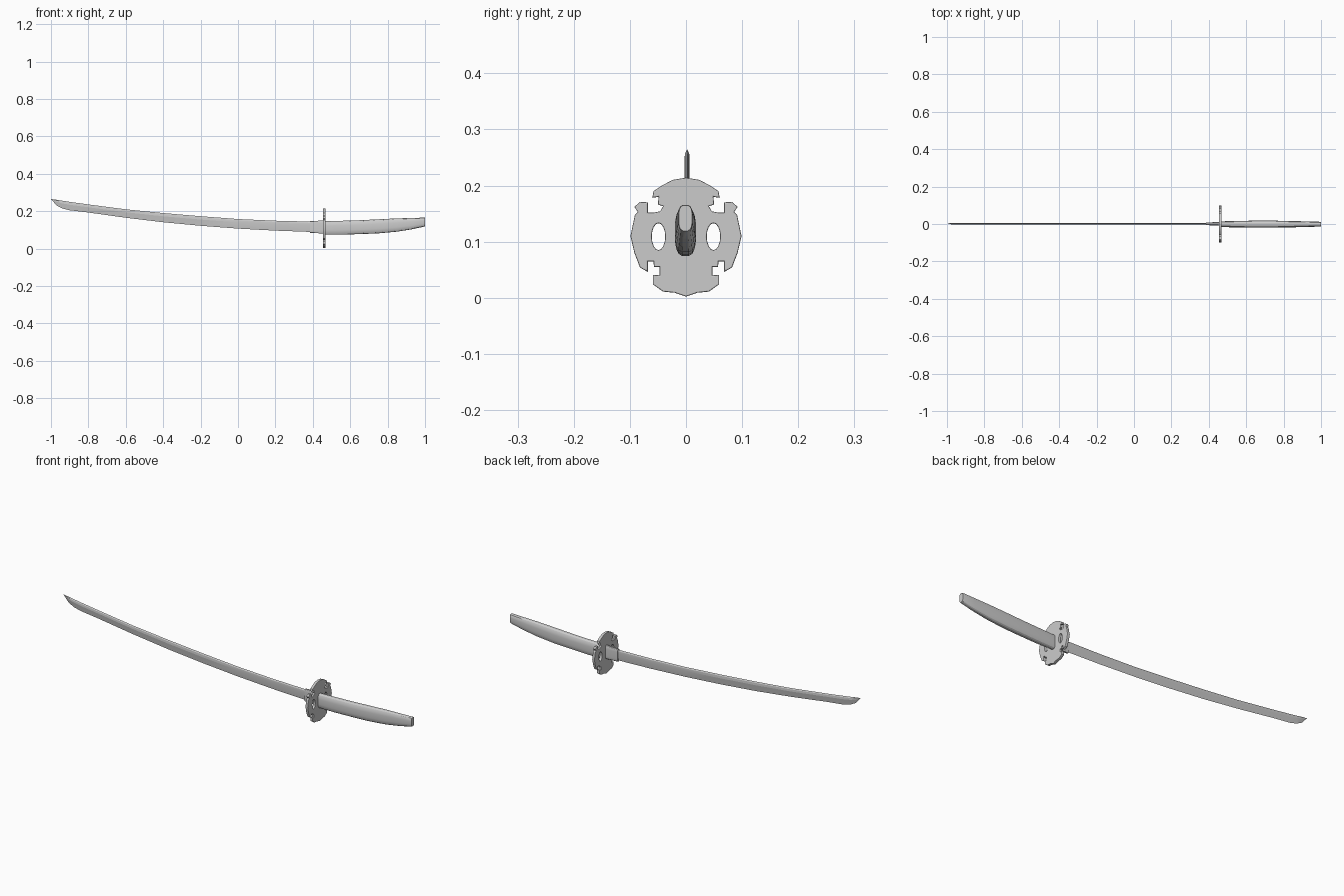
import bpy, bmesh, math
from mathutils import Matrix

if "Cube" in bpy.data.objects:
    bpy.data.objects.remove(bpy.data.objects["Cube"])


def loft(name, rings, angle=30):
    """Skin a list of equal-length rings of points and cap both ends."""
    bm = bmesh.new()
    loops = [[bm.verts.new(p) for p in ring] for ring in rings]
    n = len(loops[0])
    for a, b in zip(loops, loops[1:]):
        for i in range(n):
            j = (i + 1) % n
            bm.faces.new((a[i], a[j], b[j], b[i]))
    bm.faces.new(loops[0][::-1])
    bm.faces.new(loops[-1])
    bmesh.ops.remove_doubles(bm, verts=bm.verts, dist=1e-6)
    bmesh.ops.recalc_face_normals(bm, faces=bm.faces)
    mesh = bpy.data.meshes.new(name)
    bm.to_mesh(mesh)
    bm.free()
    obj = bpy.data.objects.new(name, mesh)
    bpy.context.collection.objects.link(obj)
    bpy.context.view_layer.objects.active = obj
    obj.select_set(True)
    bpy.ops.object.shade_smooth_by_angle(angle=math.radians(angle))
    obj.select_set(False)
    return obj


def blade_ring(x, top, bottom, half=0.0045, y=0.002):
    """Ridged spine, flat flanks and a sharp cutting edge."""
    h = top - bottom
    spine, ridge = top - 0.12 * h, top - 0.35 * h
    return [(x, y, top), (x, y + half * 0.8, spine), (x, y + half, ridge),
            (x, y, bottom), (x, y - half, ridge), (x, y - half * 0.8, spine)]


def round_ring(x, top, bottom, half, y=0.0, power=3.0, sides=16):
    """Rounded box section."""
    mid, h = (top + bottom) / 2, (top - bottom) / 2
    ring = []
    for i in range(sides):
        a = 2 * math.pi * (i + 0.5) / sides
        c, s = math.cos(a), math.sin(a)
        ring.append((x, y + half * math.copysign(abs(c) ** (2 / power), c),
                     mid + h * math.copysign(abs(s) ** (2 / power), s)))
    return ring


# Curved blade with angled tip: x, spine height, edge height
blade = [(-0.97, 0.261, 0.231), (-0.94, 0.256, 0.215), (-0.90, 0.250, 0.205),
         (-0.8, 0.236, 0.193), (-0.6, 0.210, 0.165), (-0.4, 0.190, 0.141),
         (-0.2, 0.173, 0.122), (0.0, 0.158, 0.107), (0.2, 0.149, 0.096),
         (0.45, 0.143, 0.087)]
tip = [(-1.0, 0.002, 0.265)] * 6
loft("blade", [tip] + [blade_ring(*s) for s in blade], 12)

# Collar between blade and guard
loft("blade_collar", [round_ring(0.385, 0.148, 0.083, 0.007, 0.001, 5),
                      round_ring(0.46, 0.150, 0.081, 0.010, 0.001, 5)])

# Gently curved grip: x, top, bottom, half width
grip = [(0.46, 0.147, 0.074, 0.015), (0.55, 0.149, 0.074, 0.018),
        (0.65, 0.152, 0.077, 0.019), (0.75, 0.157, 0.081, 0.019),
        (0.85, 0.162, 0.090, 0.017), (0.93, 0.164, 0.103, 0.015),
        (0.995, 0.166, 0.117, 0.013), (1.0, 0.165, 0.119, 0.012)]
loft("grip", [round_ring(*s, y=-0.001) for s in grip])

# Pierced guard: right half of its outline from top to bottom (y, z), mirrored
half = [(0.024, 0.210), (0.043, 0.200), (0.058, 0.190), (0.060, 0.178),
        (0.049, 0.180), (0.050, 0.166), (0.041, 0.163), (0.046, 0.154),
        (0.057, 0.152), (0.068, 0.152), (0.068, 0.170), (0.082, 0.171),
        (0.092, 0.162), (0.086, 0.153), (0.091, 0.148), (0.099, 0.110),
        (0.092, 0.080), (0.082, 0.054), (0.068, 0.046), (0.068, 0.065),
        (0.058, 0.065), (0.057, 0.055), (0.047, 0.055), (0.047, 0.040),
        (0.059, 0.041), (0.059, 0.024), (0.041, 0.011), (0.020, 0.009)]
outline = [(0, 0.214)] + half + [(0, 0.002)] + [(-y, z) for y, z in half[::-1]]


def hole(side):
    return [(side * 0.049 + 0.012 * math.cos(2 * math.pi * i / 16),
             0.109 + 0.024 * math.sin(2 * math.pi * i / 16)) for i in range(16)]


curve = bpy.data.curves.new("guard", 'CURVE')
curve.dimensions = '2D'
curve.fill_mode = 'BOTH'
curve.extrude = 0.005
curve.bevel_depth = 0.002
curve.offset = -0.002
curve.bevel_resolution = 1
for pts in (outline, hole(1), hole(-1)):
    spline = curve.splines.new('POLY')
    spline.points.add(len(pts) - 1)
    for p, (y, z) in zip(spline.points, pts):
        p.co = (y, z, 0, 1)
    spline.use_cyclic_u = True
guard = bpy.data.objects.new("guard", curve)
bpy.context.collection.objects.link(guard)
guard.matrix_world = Matrix(((0, 0, 1, 0.461), (1, 0, 0, 0), (0, 1, 0, 0), (0, 0, 0, 1)))

# Turn the guard into a mesh
bpy.ops.object.select_all(action='DESELECT')
guard.select_set(True)
bpy.context.view_layer.objects.active = guard
bpy.ops.object.convert(target='MESH')
bpy.ops.object.shade_smooth_by_angle(angle=math.radians(30))
